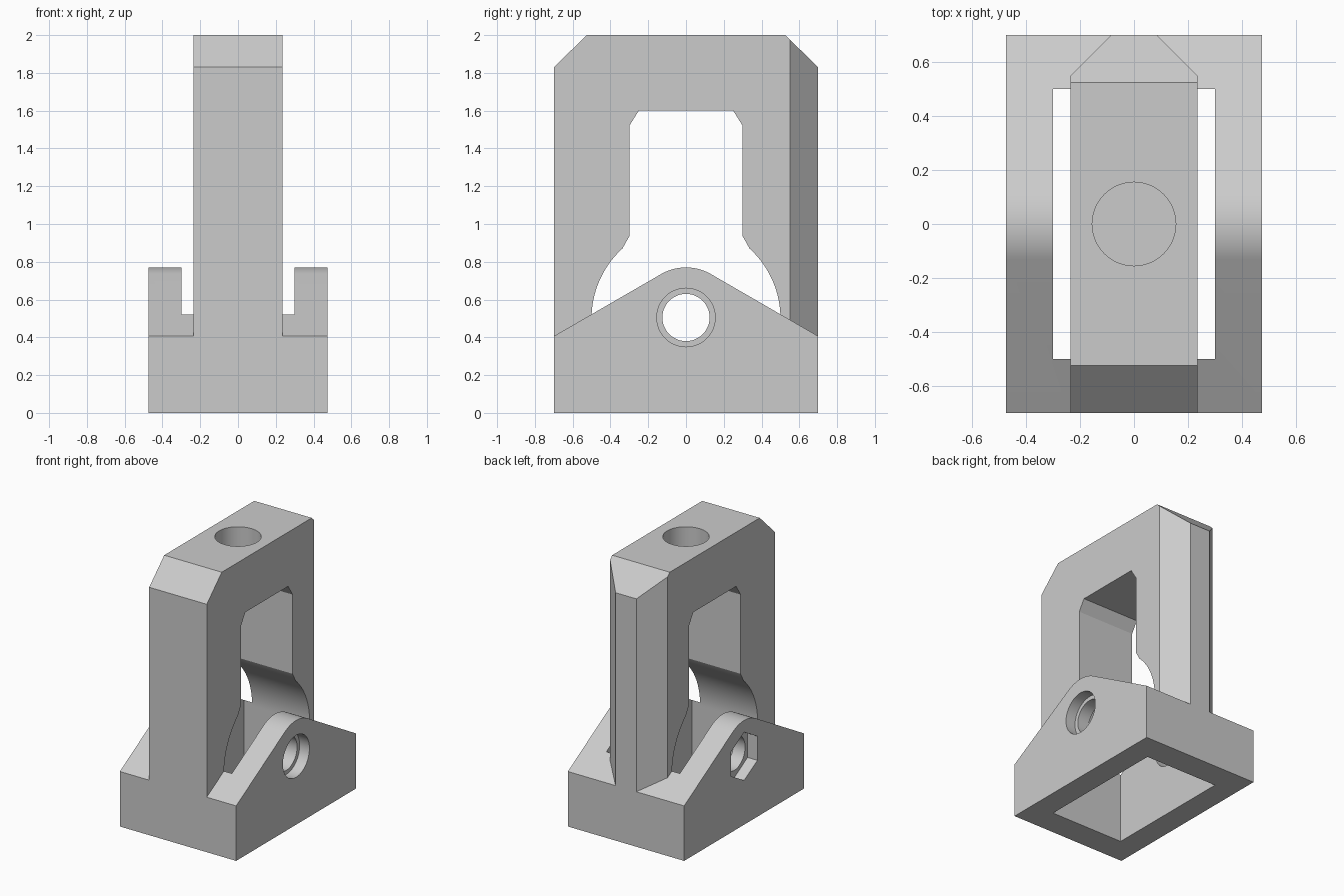
import bpy, bmesh, math

if "Cube" in bpy.data.objects:
    bpy.data.objects.remove(bpy.data.objects["Cube"])

grey = bpy.data.materials.new("plain grey")
grey.diffuse_color = (0.6, 0.6, 0.6, 1)
grey.use_nodes = True
grey.node_tree.nodes["Principled BSDF"].inputs["Base Color"].default_value = grey.diffuse_color


def prism(name, pts, lo, hi, axis):
    """Extrude a 2D outline along an axis: x outlines are (y, z), z outlines are (x, y)."""
    place = {"x": lambda p, h: (h, p[0], p[1]), "z": lambda p, h: (p[0], p[1], h)}[axis]
    bm = bmesh.new()
    a = [bm.verts.new(place(p, lo)) for p in pts]
    b = [bm.verts.new(place(p, hi)) for p in pts]
    n = len(pts)
    bm.faces.new(a)
    bm.faces.new(b)
    for i in range(n):
        bm.faces.new((a[i], a[(i + 1) % n], b[(i + 1) % n], b[i]))
    bmesh.ops.recalc_face_normals(bm, faces=bm.faces)
    mesh = bpy.data.meshes.new(name)
    bm.to_mesh(mesh)
    bm.free()
    mesh.materials.append(grey)
    ob = bpy.data.objects.new(name, mesh)
    bpy.context.collection.objects.link(ob)
    return ob


def arc(cx, cy, r, a0, a1, n):
    return [(cx + r * math.cos(math.radians(a0 + (a1 - a0) * i / n)),
             cy + r * math.sin(math.radians(a0 + (a1 - a0) * i / n))) for i in range(n + 1)]


def circle(cx, cy, r, n=48):
    return arc(cx, cy, r, 0, 360, n)[:-1]


def combine(target, tool, operation):
    mod = target.modifiers.new("combine", "BOOLEAN")
    mod.object, mod.operation, mod.solver = tool, operation, "EXACT"
    bpy.context.view_layer.objects.active = target
    bpy.ops.object.modifier_apply(modifier=mod.name)
    bpy.data.objects.remove(tool)


def mirrored(half):
    """Close a right-hand outline with its mirror image."""
    return half + [(-u, v) for u, v in reversed(half)]


PIVOT = 0.505

# Base with sloping cheeks and a rounded crown
base = prism("bracket", [(-0.7, 0), (0.7, 0), (0.7, 0.406)]
             + arc(0, PIVOT, 0.265, 60, 120, 20) + [(-0.7, 0.406)], -0.475, 0.475, "x")

# Open pocket between the cheeks
combine(base, prism("pocket", mirrored([(0.3, -0.5), (0.3, 0.5)]), -0.2, 1, "z"), "DIFFERENCE")

# Pivot bore, round counterbore on the right, hexagonal nut seat on the left
combine(base, prism("bore", circle(0, PIVOT, 0.125), -0.6, 0.6, "x"), "DIFFERENCE")
combine(base, prism("counterbore", circle(0, PIVOT, 0.155), 0.395, 0.6, "x"), "DIFFERENCE")
combine(base, prism("nut_seat", arc(0, PIVOT, 0.178, 30, 330, 5), -0.6, -0.395, "x"), "DIFFERENCE")

# Upright arch: chamfered top, narrow window flaring into a round clearance
outer = [(0.7, 0), (0.7, 1.83), (0.525, 2)]
inner = [(0.25, 1.6), (0.3, 1.52), (0.3, 0.935)] + arc(0, 0.5, 0.5, 47.6, 0, 20) + [(0.5, 0)]
outline = (outer + [(-y, z) for y, z in reversed(outer)]
           + [(-y, z) for y, z in reversed(inner)] + inner)
arch = prism("arch", outline, -0.4, 0.4, "x")

# Plan shape of the arch, with the rear corners cut off
combine(arch, prism("arch_plan", mirrored([(0.235, -0.8), (0.235, 0.55), (0.005, 0.78)]),
                    -0.2, 2.2, "z"), "INTERSECT")

# Blind hole in the top
combine(arch, prism("top_hole", circle(0, 0, 0.155), 1.7, 2.2, "z"), "DIFFERENCE")

# Join into one solid body
combine(base, arch, "UNION")
bpy.ops.object.select_all(action="DESELECT")
base.select_set(True)
bpy.context.view_layer.objects.active = base
bpy.ops.object.shade_smooth_by_angle(angle=math.radians(20))
